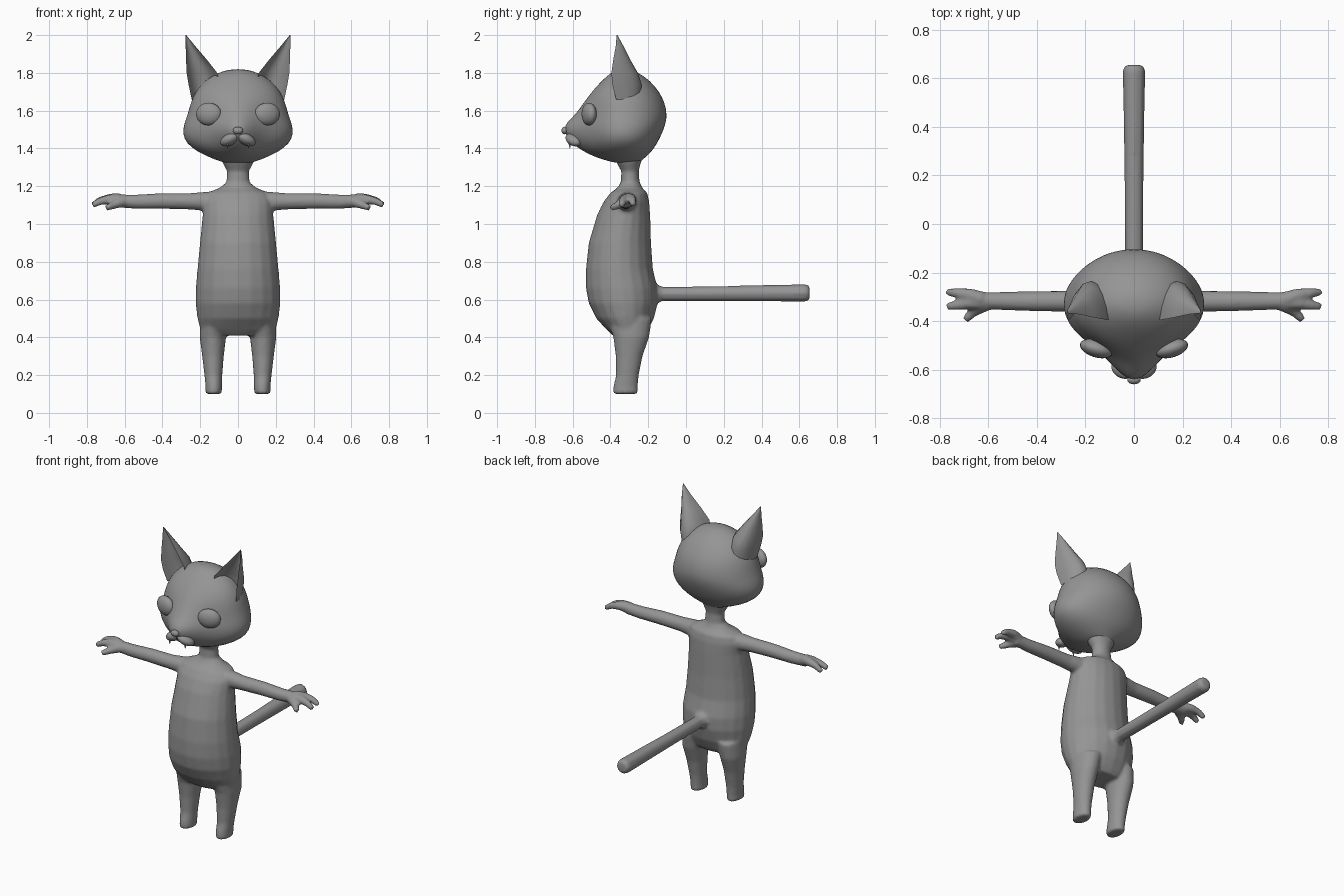
import bpy, bmesh, math
from mathutils import Vector

cube = bpy.data.objects.get("Cube")
if cube:
    bpy.data.objects.remove(cube)

grey = bpy.data.materials.new("plain grey")
grey.use_nodes = True
colour = (0.3, 0.3, 0.3, 1)
grey.diffuse_color = colour
grey.node_tree.nodes["Principled BSDF"].inputs["Base Color"].default_value = colour


def finish(bm, name):
    bmesh.ops.recalc_face_normals(bm, faces=bm.faces)
    for f in bm.faces:
        f.smooth = True
    mesh = bpy.data.meshes.new(name)
    bm.to_mesh(mesh)
    bm.free()
    mesh.materials.append(grey)
    ob = bpy.data.objects.new(name, mesh)
    bpy.context.collection.objects.link(ob)
    return ob


def loft(bm, rings):
    """Skin a list of closed rings and cap both ends."""
    loops = [[bm.verts.new(p) for p in r] for r in rings]
    n = len(loops[0])
    for a, b in zip(loops, loops[1:]):
        for i in range(n):
            j = (i + 1) % n
            bm.faces.new((a[i], a[j], b[j], b[i]))
    bm.faces.new(loops[0])
    bm.faces.new(loops[-1][::-1])


def angles(n):
    return [2 * math.pi * i / n for i in range(n)]


def upright(z, x0, x1, y0, y1, n=20):
    """Horizontal oval ring between the given limits."""
    return [((x0 + x1) / 2 + (x1 - x0) / 2 * math.cos(a),
             (y0 + y1) / 2 + (y1 - y0) / 2 * math.sin(a), z) for a in angles(n)]


def tube(bm, path, n=14):
    """Round tube along (x, y, z, radius) points."""
    rings = []
    pts = [Vector(p[:3]) for p in path]
    for i, p in enumerate(pts):
        d = (pts[min(i + 1, len(pts) - 1)] - pts[max(i - 1, 0)]).normalized()
        u = d.cross(Vector((0, 0, 1))).normalized()
        v = d.cross(u)
        rings.append([p + (u * math.cos(a) + v * math.sin(a)) * path[i][3]
                      for a in angles(n)])
    loft(bm, rings)


def ellipsoid(name, centre, radii, seg=24):
    bm = bmesh.new()
    bmesh.ops.create_uvsphere(bm, u_segments=seg, v_segments=seg // 2, radius=1)
    bmesh.ops.scale(bm, vec=radii, verts=bm.verts)
    bmesh.ops.translate(bm, vec=centre, verts=bm.verts)
    return finish(bm, name)


# Body: torso and neck profile (height, half width, front, back)
body = bmesh.new()
torso = [(0.41, 0.15, -0.39, -0.22), (0.44, 0.20, -0.42, -0.20),
         (0.50, 0.215, -0.475, -0.17), (0.58, 0.225, -0.515, -0.15),
         (0.66, 0.224, -0.53, -0.15), (0.76, 0.215, -0.53, -0.175),
         (0.90, 0.202, -0.515, -0.185), (1.05, 0.187, -0.47, -0.19),
         (1.12, 0.187, -0.435, -0.195), (1.165, 0.165, -0.40, -0.205),
         (1.19, 0.10, -0.365, -0.23), (1.22, 0.062, -0.345, -0.245),
         (1.28, 0.058, -0.343, -0.25), (1.32, 0.08, -0.365, -0.24),
         (1.37, 0.10, -0.39, -0.22)]
loft(body, [upright(z, -w, w, f, b) for z, w, f, b in torso])

# Legs, arms and hands on both sides
leg = [(0.10, 0.085, 0.172, -0.387, -0.255), (0.14, 0.085, 0.172, -0.385, -0.255),
       (0.20, 0.083, 0.178, -0.37, -0.25), (0.30, 0.075, 0.19, -0.372, -0.23),
       (0.40, 0.063, 0.203, -0.385, -0.195), (0.50, 0.04, 0.20, -0.42, -0.18)]
hand = [[(0.63, -0.31, 1.13, 0.034), (0.68, -0.29, 1.135, 0.026), (0.73, -0.283, 1.125, 0.020), (0.77, -0.28, 1.10, 0.016)],
        [(0.63, -0.32, 1.125, 0.034), (0.68, -0.325, 1.13, 0.027), (0.73, -0.335, 1.12, 0.020), (0.77, -0.34, 1.10, 0.016)],
        [(0.61, -0.33, 1.12, 0.030), (0.66, -0.36, 1.10, 0.022), (0.695, -0.395, 1.085, 0.016)]]
arm = [(0.10, -0.31, 1.115, 0.06), (0.19, -0.315, 1.12, 0.050), (0.25, -0.318, 1.12, 0.044),
       (0.40, -0.318, 1.122, 0.042), (0.54, -0.317, 1.118, 0.038), (0.64, -0.315, 1.122, 0.035)]
for s in (-1, 1):
    loft(body, [upright(z, s * a, s * b, f, k) for z, a, b, f, k in leg])
    for path in [arm] + hand:
        tube(body, [(s * x, y, z, r) for x, y, z, r in path])

# Tail
tube(body, [(0, -0.23, 0.63, 0.09), (0, -0.165, 0.63, 0.055), (0, -0.12, 0.63, 0.038),
            (0, 0.2, 0.632, 0.041), (0, 0.635, 0.635, 0.048), (0, 0.655, 0.635, 0.036)], 8)
body_ob = finish(body, "body")
remesh = body_ob.modifiers.new("blend", 'REMESH')
remesh.mode = 'VOXEL'
remesh.voxel_size = 0.009
remesh.use_smooth_shade = True
soften = body_ob.modifiers.new("soften", 'SMOOTH')
soften.factor = 0.5
soften.iterations = 6

# Head: (height, half width, back, face, muzzle length)
head = [(1.32, 0.06, -0.25, -0.36, 0), (1.34, 0.12, -0.23, -0.44, 0),
        (1.37, 0.19, -0.195, -0.49, 0.03), (1.405, 0.25, -0.165, -0.52, 0.06),
        (1.45, 0.289, -0.14, -0.53, 0.105), (1.50, 0.293, -0.117, -0.535, 0.125),
        (1.54, 0.283, -0.105, -0.53, 0.11), (1.58, 0.268, -0.10, -0.525, 0.065),
        (1.64, 0.252, -0.11, -0.52, 0.025), (1.70, 0.228, -0.14, -0.50, 0),
        (1.76, 0.177, -0.19, -0.445, 0), (1.80, 0.11, -0.25, -0.40, 0),
        (1.82, 0.04, -0.30, -0.355, 0)]
rings = []
for z, w, back, face, muzzle in head:
    ring = []
    mid = min(-0.33, back - 0.03) if z < 1.8 else (back + face) / 2
    for a in angles(32):
        x, s = w * math.cos(a), math.sin(a)
        y = mid + (back - mid) * s if s > 0 else mid - (face - mid) * s
        if s < 0:
            y -= muzzle * math.exp(-(x / 0.105) ** 2)
        ring.append((x, y, z))
    rings.append(ring)
bm = bmesh.new()
loft(bm, rings)
finish(bm, "head").modifiers.new("smooth", 'SUBSURF').levels = 1

# Ears: (height, inner edge, outer edge, front, back), hollow at the front
ear = [(1.66, 0.09, 0.245, -0.37, -0.24), (1.74, 0.095, 0.262, -0.39, -0.235),
       (1.80, 0.11, 0.272, -0.395, -0.255), (1.87, 0.165, 0.275, -0.385, -0.295),
       (1.94, 0.225, 0.277, -0.372, -0.33), (2.00, 0.274, 0.277, -0.367, -0.363)]
for s, side in ((1, "left"), (-1, "right")):
    rings = []
    for z, a, b, front, back in ear:
        outer = [math.pi * i / 8 for i in range(9)]
        inner = outer[-2:0:-1]
        ring = []
        for k, t in [(1, t) for t in outer] + [(0.62, t) for t in inner]:
            ring.append((s * ((a + b) / 2 + (b - a) / 2 * math.cos(t) * (0.9 if k < 1 else 1)),
                         front + (back - front) * k * math.sin(t), z))
        rings.append(ring)
    bm = bmesh.new()
    loft(bm, rings)
    ob = finish(bm, side + "_ear")
    bpy.context.view_layer.objects.active = ob
    ob.select_set(True)
    bpy.ops.object.shade_smooth_by_angle(angle=math.radians(50))
    ob.select_set(False)

    # Eye, upper lip and fang
    eye = ellipsoid(side + "_eye", (0, 0, 0), (0.07, 0.036, 0.06))
    eye.location = (s * 0.155, -0.513, 1.582)
    eye.rotation_euler.z = s * 0.3
    lip = ellipsoid(side + "_lip", (0, 0, 0), (0.055, 0.04, 0.03))
    lip.location = (s * 0.045, -0.595, 1.447)
    lip.rotation_euler = (0, s * 0.45, s * 0.5)
    bm = bmesh.new()
    bmesh.ops.create_cone(bm, cap_ends=True, segments=8, radius1=0.001,
                          radius2=0.010, depth=0.04)
    bmesh.ops.translate(bm, vec=(s * 0.055, -0.615, 1.42), verts=bm.verts)
    finish(bm, side + "_fang")

# Nose
ellipsoid("nose", (0, -0.642, 1.495), (0.028, 0.018, 0.02), 16)
